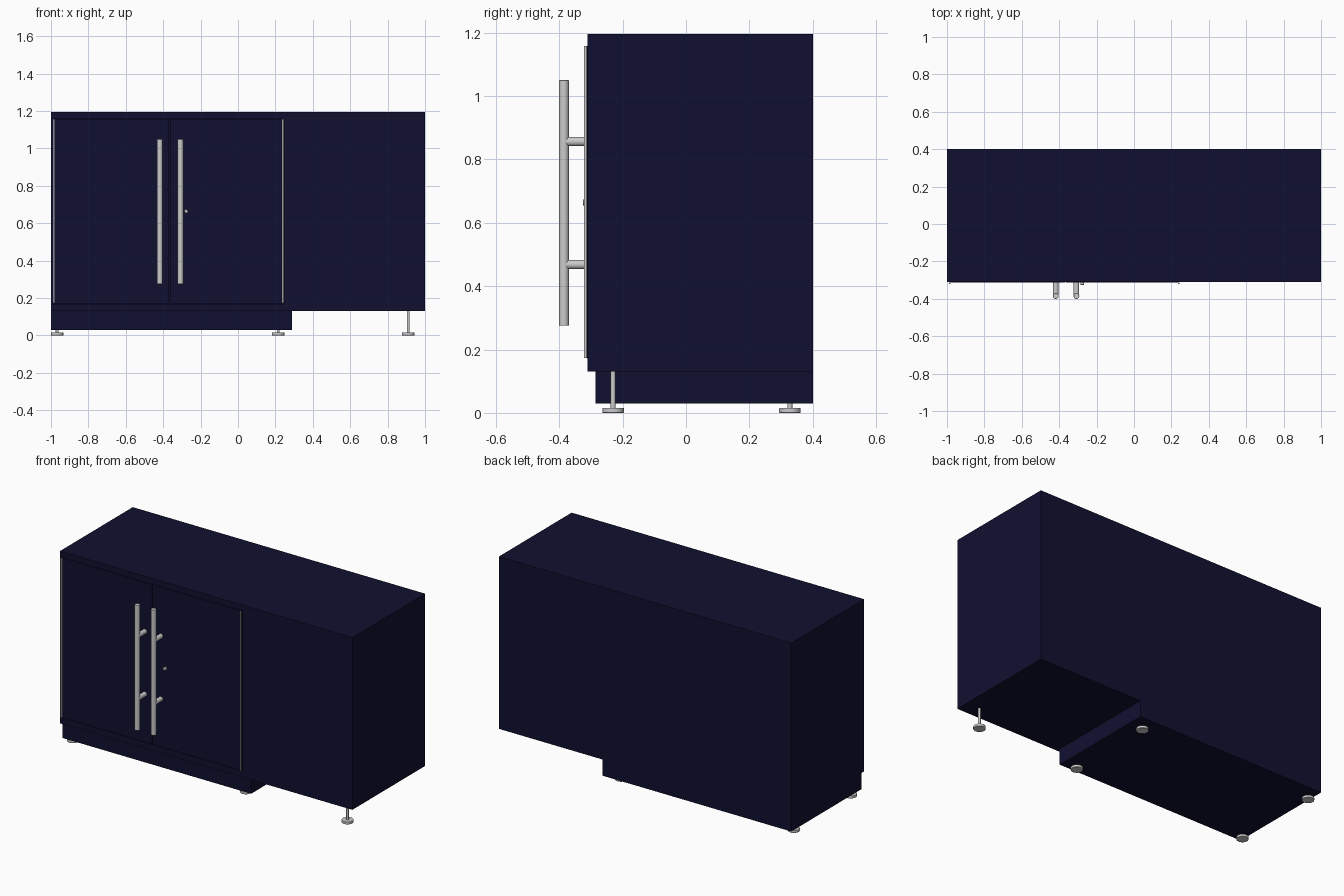
import bpy
from math import pi

if "Cube" in bpy.data.objects:
    bpy.data.objects.remove(bpy.data.objects["Cube"])

navy = bpy.data.materials.new("navy_laminate")
navy.diffuse_color = (0.005, 0.005, 0.03, 1)
navy.use_nodes = True
navy.node_tree.nodes["Principled BSDF"].inputs["Base Color"].default_value = navy.diffuse_color


def box(name, x0, x1, y0, y1, z0, z1, mat=navy):
    bpy.ops.mesh.primitive_cube_add(size=1, location=((x0 + x1) / 2, (y0 + y1) / 2, (z0 + z1) / 2))
    ob = bpy.context.object
    ob.name = name
    ob.scale = (x1 - x0, y1 - y0, z1 - z0)
    bpy.ops.object.transform_apply(location=False, rotation=False, scale=True)
    if mat:
        ob.data.materials.append(mat)
    return ob


def rod(name, loc, r, length, along_y=False, bevel=0, sides=32):
    bpy.ops.mesh.primitive_cylinder_add(vertices=sides, radius=r, depth=length, location=loc,
                                        rotation=(pi / 2 if along_y else 0, 0, 0))
    ob = bpy.context.object
    ob.name = name
    if bevel:
        m = ob.modifiers.new("soft_edge", 'BEVEL')
        m.width, m.segments, m.limit_method = bevel, 2, 'ANGLE'
    bpy.ops.object.shade_smooth_by_angle()
    return ob


FRONT, BACK = -0.311, 0.40

# Carcass with a shallow recess for the doors
carcass = box("carcass", -1, 1, FRONT, BACK, 0.13, 1.195)
cutter = box("door_recess_cutter", -0.99, 0.247, -0.4, FRONT + 0.02, 0.168, 1.16)
cutter.hide_render = True
cutter.hide_set(True)
cut = carcass.modifiers.new("door_recess", 'BOOLEAN')
cut.object, cut.operation, cut.solver = cutter, 'DIFFERENCE', 'EXACT'

# Plinth under the cupboard side, set back at the front
box("plinth", -1, 0.29, -0.286, BACK, 0.03, 0.13)

# Doors
box("left_door", -0.981, -0.368, FRONT - 0.002, FRONT + 0.02, 0.172, 1.157)
box("right_door", -0.364, 0.234, FRONT - 0.002, FRONT + 0.02, 0.172, 1.157)

# Hinge pins, bar handles and their posts
for side, hinge_x, handle_x in (("left", -0.985, -0.418), ("right", 0.240, -0.308)):
    rod(side + "_hinge_pin", (hinge_x, -0.317, 0.665), 0.005, 0.985, sides=16)
    rod(side + "_handle_bar", (handle_x, -0.385, 0.6625), 0.0155, 0.775, bevel=0.002)
    for level, z in (("upper", 0.856), ("lower", 0.468)):
        rod(f"{side}_handle_{level}_post", (handle_x, -0.345, z), 0.0145, 0.07, along_y=True)

# Key lock on the right door
rod("door_lock", (-0.277, -0.316, 0.664), 0.01, 0.018, along_y=True, bevel=0.002, sides=24)

# Levelling feet: four below the plinth, one tall foot below the free end
for name, x, y, top in (("left_front", -0.967, -0.23, 0.04), ("left_back", -0.967, 0.328, 0.04),
                        ("middle_front", 0.215, -0.23, 0.04), ("middle_back", 0.215, 0.328, 0.04),
                        ("right_front", 0.91, -0.23, 0.14)):
    rod(name + "_foot_pad", (x, y, 0.008), 0.034, 0.016, bevel=0.002)
    rod(name + "_foot_stem", (x, y, (0.012 + top) / 2), 0.0075, top - 0.012, sides=16)
